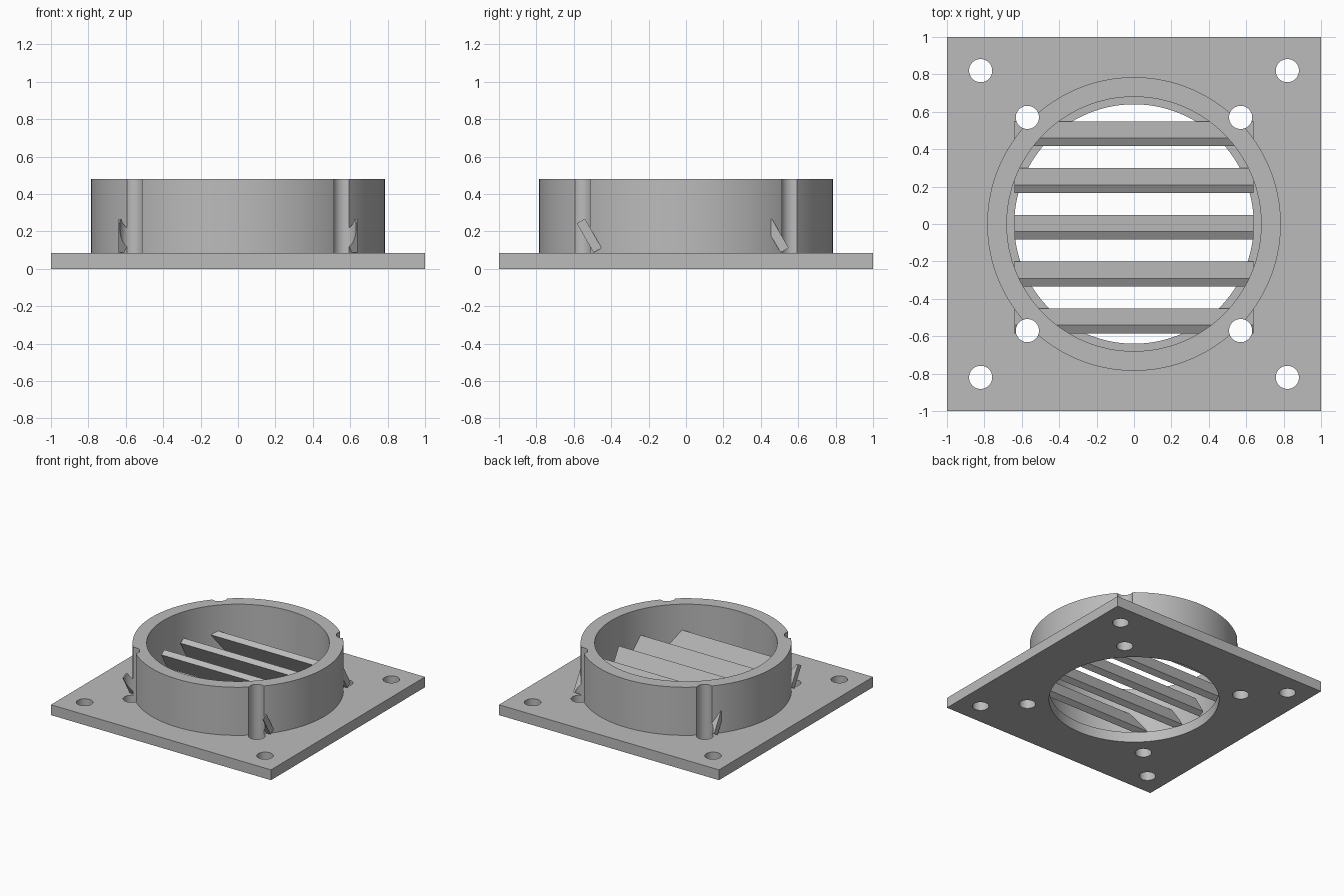
import bpy
import bmesh
from math import radians
from mathutils import Matrix, Vector

if "Cube" in bpy.data.objects:
    bpy.data.objects.remove(bpy.data.objects["Cube"], do_unlink=True)

PLATE_TOP, RING_TOP = 0.085, 0.48
BORE, RING_IN, RING_OUT = 0.64, 0.68, 0.785

grey = bpy.data.materials.new("plain grey")
grey.use_nodes = True
grey.diffuse_color = (0.5, 0.5, 0.5, 1)
grey.node_tree.nodes["Principled BSDF"].inputs["Base Color"].default_value = (0.5, 0.5, 0.5, 1)


def make(name, bm):
    mesh = bpy.data.meshes.new(name)
    bm.to_mesh(mesh)
    bm.free()
    mesh.materials.append(grey)
    obj = bpy.data.objects.new(name, mesh)
    bpy.context.collection.objects.link(obj)
    return obj


def add_box(bm, size, matrix):
    bmesh.ops.create_cube(bm, size=1, matrix=matrix @ Matrix.Diagonal((*size, 1)))


def add_cylinder(bm, radius, z0, z1, x=0, y=0, sides=128):
    bmesh.ops.create_cone(bm, cap_ends=True, segments=sides, radius1=radius, radius2=radius,
                          depth=z1 - z0, matrix=Matrix.Translation((x, y, (z0 + z1) / 2)))


def cut(obj, cutter):
    mod = obj.modifiers.new("cut", "BOOLEAN")
    mod.operation, mod.solver, mod.object = "DIFFERENCE", "EXACT", cutter
    activate(obj)
    bpy.ops.object.modifier_apply(modifier=mod.name)


def activate(obj):
    bpy.ops.object.select_all(action="DESELECT")
    obj.select_set(True)
    bpy.context.view_layer.objects.active = obj


# Cutters: screw holes, plate opening and ring bore
bm = bmesh.new()
for sx in (-1, 1):
    for sy in (-1, 1):
        for offset in (0.57, 0.82):
            add_cylinder(bm, 0.062, -0.1, 0.6, sx * offset, sy * offset, 48)
screw_holes = make("screw_hole_cutter", bm)
bm = bmesh.new()
add_cylinder(bm, BORE, -0.1, 0.6)
opening = make("opening_cutter", bm)
bm = bmesh.new()
add_cylinder(bm, RING_IN, -0.1, 0.6)
ring_bore = make("ring_bore_cutter", bm)

# Square mounting plate
bm = bmesh.new()
add_box(bm, (2, 2, PLATE_TOP), Matrix.Translation((0, 0, PLATE_TOP / 2)))
plate = make("mounting_plate", bm)
cut(plate, opening)
cut(plate, screw_holes)

# Duct collar
bm = bmesh.new()
add_cylinder(bm, RING_OUT, PLATE_TOP, RING_TOP)
collar = make("duct_collar", bm)
cut(collar, ring_bore)
cut(collar, screw_holes)

# Tilted louvre slats
parts = [plate, collar]
for i in range(5):
    bm = bmesh.new()
    place = Matrix.Translation(Vector((0, -0.0175 + (i - 2) * 0.25, 0.177)))
    add_box(bm, (2 * BORE, 0.05, 0.18), place @ Matrix.Rotation(radians(30), 4, "X"))
    slat = make(f"louvre_slat_{i + 1}", bm)
    if i in (0, 4):
        cut(slat, screw_holes)
    parts.append(slat)

for cutter in (screw_holes, opening, ring_bore):
    bpy.data.objects.remove(cutter, do_unlink=True)

for part in parts:
    activate(part)
    bpy.ops.object.shade_smooth_by_angle(angle=radians(30))
